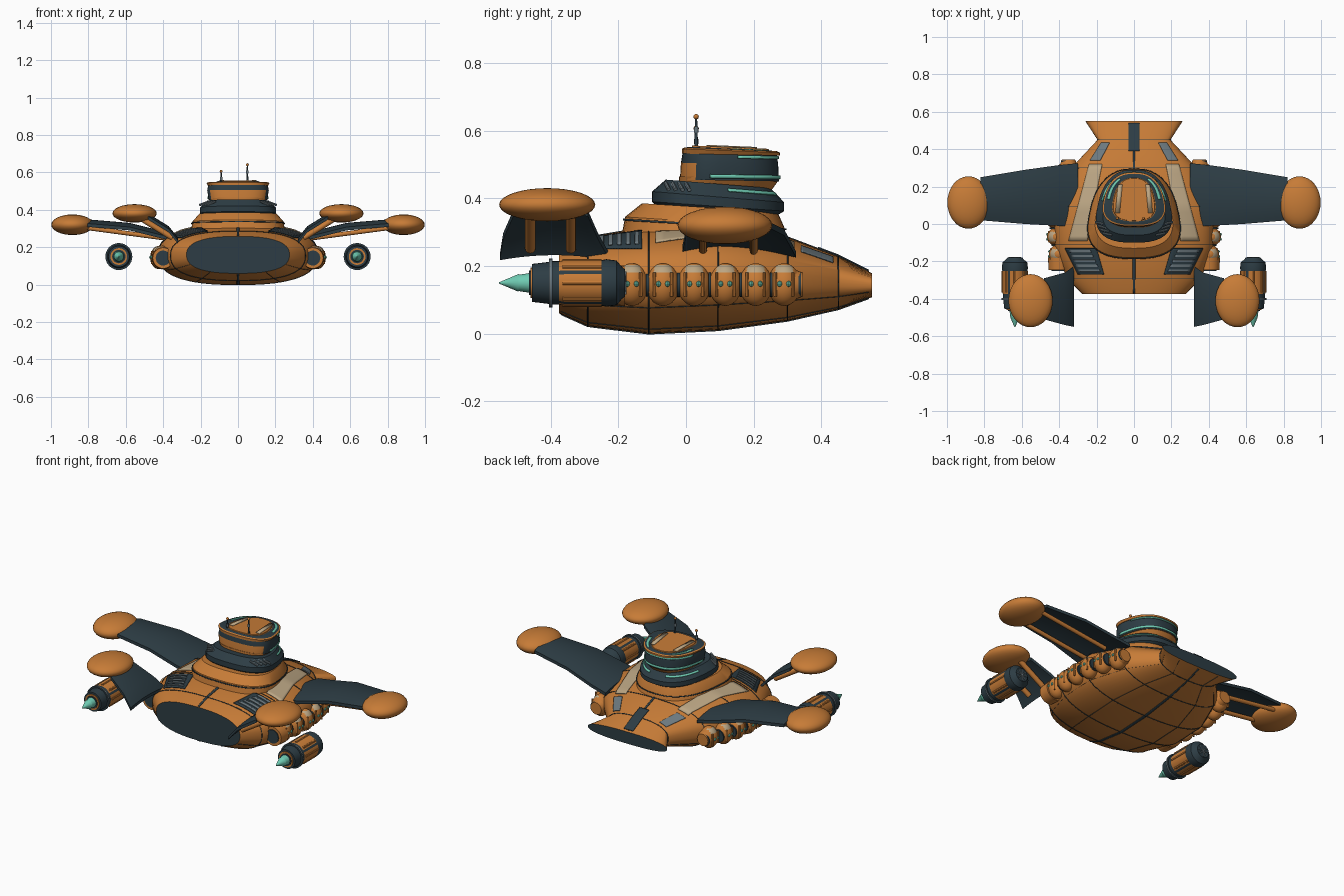
import bpy, bmesh
from math import sin, cos, pi, radians
from mathutils import Vector, Matrix

cube = bpy.data.objects.get("Cube")
if cube:
    bpy.data.objects.remove(cube, do_unlink=True)


def material(name, r, g, b):
    m = bpy.data.materials.new(name)
    m.use_nodes = True
    m.diffuse_color = (r, g, b, 1)
    m.node_tree.nodes["Principled BSDF"].inputs["Base Color"].default_value = (r, g, b, 1)
    return m


ORANGE = material("orange", 0.57, 0.2, 0.038)
DARK = material("dark_slate", 0.026, 0.046, 0.058)
CREAM = material("cream", 0.5, 0.38, 0.23)
TEAL = material("teal", 0.16, 0.6, 0.45)
GREY = material("grey", 0.15, 0.19, 0.21)


def finish(bm, name, mats, angle=35):
    bmesh.ops.recalc_face_normals(bm, faces=bm.faces)
    me = bpy.data.meshes.new(name)
    bm.to_mesh(me)
    bm.free()
    for m in mats:
        me.materials.append(m)
    ob = bpy.data.objects.new(name, me)
    bpy.context.collection.objects.link(ob)
    bpy.ops.object.select_all(action='DESELECT')
    ob.select_set(True)
    bpy.context.view_layer.objects.active = ob
    bpy.ops.object.shade_smooth_by_angle(angle=radians(angle))
    return ob


def loft(name, rings, mats, rule=lambda i, j: 0, caps=(0, 0)):
    """Skin closed rings of points and cap both ends."""
    bm = bmesh.new()
    rows = [[bm.verts.new(p) for p in ring] for ring in rings]
    n = len(rows[0])
    for i in range(len(rows) - 1):
        for j in range(n):
            k = (j + 1) % n
            f = bm.faces.new((rows[i][j], rows[i][k], rows[i + 1][k], rows[i + 1][j]))
            f.material_index = rule(i, j)
    for row, c in zip((rows[0], rows[-1]), caps):
        bm.faces.new(row).material_index = c
    return finish(bm, name, mats)


def sheet(name, fn, nu, nv, mat, thick=0.004):
    """Thin plate following a surface function of u and v."""
    bm = bmesh.new()
    g = [[bm.verts.new(fn(i / nu, j / nv)) for j in range(nv + 1)] for i in range(nu + 1)]
    for i in range(nu):
        for j in range(nv):
            bm.faces.new((g[i][j], g[i + 1][j], g[i + 1][j + 1], g[i][j + 1]))
    mod = finish(bm, name, [mat]).modifiers.new("thickness", 'SOLIDIFY')
    mod.thickness, mod.offset = thick, 0


def ball(name, loc, size, mats, rule=lambda c: 0, seg=32):
    bm = bmesh.new()
    bmesh.ops.create_uvsphere(bm, u_segments=seg, v_segments=seg // 2, radius=1)
    for f in bm.faces:
        f.material_index = rule(f.calc_center_median())
    bm.transform(Matrix.Translation(loc) @ Matrix.Diagonal((*size, 1)))
    finish(bm, name, mats)


def rod(name, a, b, r, mat, r2=None, seg=12):
    a, b = Vector(a), Vector(b)
    bm = bmesh.new()
    bmesh.ops.create_cone(bm, cap_ends=True, segments=seg, radius1=r,
                          radius2=r if r2 is None else r2, depth=(b - a).length)
    turn = (b - a).to_track_quat('Z', 'Y').to_matrix().to_4x4()
    bm.transform(Matrix.Translation((a + b) / 2) @ turn)
    finish(bm, name, [mat])


def curve(t, n=2.5):
    c, s = cos(t), sin(t)
    return (abs(c) ** (2 / n) * (1 if c > 0 else -1), abs(s) ** (2 / n) * (1 if s > 0 else -1))


# Hull: y, half width, bottom, top
HULL = [(-.375, .275, .06, .258), (-.29, .36, .022, .285), (-.11, .425, 0, .315),
        (.095, .425, .01, .32), (.30, .335, .038, .285), (.45, .195, .072, .228),
        (.55, .26, .108, .178)]
SEG = 64


def hull_at(y):
    for a, b in zip(HULL, HULL[1:]):
        if y <= b[0]:
            break
    f = (y - a[0]) / (b[0] - a[0])
    w, lo, hi = (p + (q - p) * f for p, q in zip(a[1:], b[1:]))
    return w, (lo + hi) / 2, (hi - lo) / 2


def hull_pt(t, y, off=0.0):
    w, cz, h = hull_at(y)
    c, s = curve(t)
    return ((w + off) * c, y, cz + (h + off) * s)


def decal(name, corners, mat, off=0.004):
    """Plate on the hull top, given corners in order around it."""
    a, b, c, d = [Vector(p) for p in corners]
    def fn(u, v):
        p = a.lerp(b, u).lerp(d.lerp(c, u), v)
        w, cz, h = hull_at(p.y)
        return (p.x, p.y, cz + off + h * max(0, 1 - abs(p.x / w) ** 2.5) ** 0.4)
    sheet(name, fn, 8, 16, mat)


loft("hull", [[hull_pt(2 * pi * k / SEG, s[0]) for k in range(SEG)] for s in HULL],
     [ORANGE, DARK], caps=(1, 1))
for s in HULL[1:-1]:
    sheet("hull_ring_seam", lambda u, v: hull_pt(2 * pi * u, s[0] + (v - .5) * .003, .001), SEG, 1, DARK, .003)
for t, dt in ((pi / 2, .014), (-pi / 2, .014), (-1.1, .003), (-pi + 1.1, .003), (-.45, .003), (-pi + .45, .003)):
    sheet("hull_long_seam", lambda u, v: hull_pt(t + (u - .5) * dt, -.37 + .91 * v, .001), 1, 60, DARK, .003)
decal("nose_panel", [(-.03, .39), (.03, .39), (.03, .54), (-.03, .54)], DARK)

for s in (1, -1):
    # Painted deck panels and louvres
    decal("cream_stripe", [(s * .25, -.09), (s * .35, -.09), (s * .24, .32), (s * .17, .32)], CREAM)
    decal("nose_window", [(s * .18, .34), (s * .235, .34), (s * .175, .435), (s * .13, .435)], GREY)
    decal("louvre_base", [(s * .16, -.27), (s * .30, -.27), (s * .37, -.13), (s * .2, -.13)], DARK)
    for i in range(5):
        y, x = -.255 + i * .026, s * i * .012
        decal("louvre_slat", [(s * .18 + x, y), (s * .295 + x, y), (s * .3 + x, y + .012),
                              (s * .185 + x, y + .012)], GREY, .008)


# Wings: x, front y, rear y, crest height
def wing(name, stations, s, drop, thick):
    rings = []
    for x, y0, y1, z in stations:
        row = [(k / 6 - 1) for k in range(13)]
        arch = lambda q, d: (s * x, (y0 + y1) / 2 + q * (y1 - y0) / 2, z - d - drop * q * q)
        rings.append([arch(q, 0) for q in row] + [arch(q, thick) for q in reversed(row)])
    loft(name, rings, [DARK])


for s in (1, -1):
    wing("rear_wing", [(.30, -.01, .325, .265), (.40, -.01, .315, .285), (.58, .0, .29, .33),
                       (.82, .02, .25, .35)], s, .022, .018)
    wing("front_wing", [(.32, -.55, -.225, .25), (.37, -.54, -.26, .312), (.48, -.51, -.29, .38)],
         s, .015, .018)
    ball("rear_wing_float", (s * .885, .115, .32), (.113, .14, .055), [ORANGE])
    ball("front_wing_float", (s * .553, -.41, .381), (.118, .142, .049), [ORANGE])
    for y in (.05, .2):
        rod("rear_wing_strut", (s * .37, y, .245), (s * .82, y, .305), .012, ORANGE)
    for y in (-.46, -.34):
        rod("front_wing_strut", (s * .35, y, .25), (s * .52, y, .355), .015, ORANGE)

    # Engines, turned about the y axis: y, radius
    prof = [(-.455, .035), (-.455, .056), (-.405, .062), (-.405, .072), (-.395, .072), (-.395, .064),
            (-.375, .064), (-.36, .067), (-.25, .067), (-.235, .07), (-.205, .066), (-.19, .048),
            (-.18, .04)]
    loft("engine", [[(s * .637 + r * cos(2 * pi * k / 32), y, .15 + r * sin(2 * pi * k / 32))
                     for k in range(32)] for y, r in prof], [DARK, ORANGE, GREY],
         lambda i, j: 2 if i == 3 else int(i in (6, 7) and j % 8 != 2))
    for k in range(8):
        a = 2 * pi * k / 8
        c = Vector((s * .637, 0, .15)) + Vector((cos(a), 0, sin(a))) * .064
        rod("engine_rib", c + Vector((0, -.365, 0)), c + Vector((0, -.25, 0)), .007, ORANGE, seg=8)
        rod("engine_spoke", (s * .637, -.179, .15),
            (s * .637 + .034 * cos(a), -.179, .15 + .034 * sin(a)), .003, GREY, seg=6)
    rod("engine_collar", (s * .637, -.46, .15), (s * .637, -.44, .15), .045, ORANGE, seg=24)
    rod("engine_collar_inner", (s * .637, -.464, .15), (s * .637, -.45, .15), .036, DARK, seg=24)
    rod("engine_flame_base", (s * .637, -.455, .15), (s * .637, -.495, .15), .03, TEAL, .024, 24)
    rod("engine_flame", (s * .637, -.495, .15), (s * .637, -.552, .15), .026, TEAL, .002, 24)

    # Side pods with cream tops and pairs of lights
    for x, y in ((.405, -.16), (.415, -.068), (.42, .024), (.41, .116), (.39, .206), (.355, .29)):
        ball("side_pod", (s * x, y, .145), (.05, .049, .063), [ORANGE, CREAM],
             lambda c: int(.55 < c.z < .9 and c.x * s > 0 and abs(c.y) < .5))
        rod("pod_band", (s * x, y + .042, .145), (s * x, y + .05, .145), .036, DARK, seg=24)
        for d in (-.013, .013):
            ball("pod_light", (s * (x + .047), y + d, .147), (.008, .008, .009), [TEAL], seg=8)
            rod("pod_rib", (s * (x + .04), y + d * 2, .11), (s * (x + .04), y + d * 2, .18), .005, ORANGE, seg=8)
    rod("pod_front_drum", (s * .4, -.245, .142), (s * .4, -.18, .142), .056, ORANGE, .06, 24)
    rod("pod_front_cap", (s * .4, -.25, .142), (s * .4, -.24, .142), .04, DARK, seg=24)
    rod("pod_rear_drum", (s * .35, .32, .145), (s * .35, .345, .145), .045, ORANGE, .035, 24)


# Tower tiers: half width, front y, rear y, height at front, height at rear
def tier_pt(level, t, grow=0.0):
    w, y0, y1, zf, zr = level
    c, q = curve(t, 2.6)
    return ((w + grow) * c * (1 - .2 * q), (y0 + y1) / 2 + ((y1 - y0) / 2 + grow) * q,
            zf + (zr - zf) * (q + 1) / 2)


def tier(name, levels, mats, rule=lambda i, j: 0, caps=(0, 0)):
    loft(name, [[tier_pt(l, 2 * pi * k / 48) for k in range(48)] for l in levels], mats, rule, caps)


def band(name, lo, hi, mat, t0, t1, v0=0, v1=1, grow=0.003):
    """Plate wrapped on a tier wall between two levels, from v0 to v1 of its height."""
    def fn(u, v):
        t = t0 + (t1 - t0) * u
        return Vector(tier_pt(lo, t, grow)).lerp(Vector(tier_pt(hi, t, grow)), v0 + (v1 - v0) * v)
    sheet(name, fn, 36, 1, mat)


BASE = [(.24, -.19, .30, .29, .27), (.235, -.18, .29, .345, .315), (.2, -.13, .27, .385, .36)]
DECK = [(.18, -.08, .27, .37, .35), (.195, -.1, .29, .39, .362), (.195, -.1, .29, .42, .388),
        (.16, -.06, .25, .455, .43)]
WALL = [(.15, -.018, .275, .455, .45), (.158, -.015, .272, .505, .502), (.152, -.01, .268, .535, .53)]
ROOF = [(.155, -.012, .277, .532, .526), (.162, -.012, .277, .546, .535), (.155, -.004, .268, .55, .539),
        (.112, .014, .247, .552, .541)]
tier("tower_base", BASE, [ORANGE])
band("tower_base_trim", BASE[0], BASE[1], DARK, 0, 2 * pi, .8, .9)
tier("middle_deck", DECK, [DARK])
tier("bridge_neck", [(.13, -.02, .25, .43, .42), (.15, -.02, .275, .465, .455)], [ORANGE])
tier("bridge", WALL, [ORANGE, DARK], lambda i, j: int(i == 1 or j < 29 or j > 42))
band("bridge_lower_lights", WALL[0], WALL[1], TEAL, -.3, pi + .3, .12, .34)
band("bridge_upper_lights", WALL[1], WALL[2], TEAL, .1, pi - .1, .5, .8)
tier("bridge_roof", ROOF, [ORANGE, DARK], lambda i, j: int(i == 2))
tier("roof_plate", [(.11, .016, .246, .547, .538), (.106, .018, .244, .556, .546)], [ORANGE])
for s in (1, -1):
    sheet("roof_stripe", lambda u, v: (s * (.076 + .024 * u - .014 * v), .06 + .15 * v, .556 - .0065 * v), 1, 1, CREAM)
    # Lights on the roof rim and deck shoulder, slats on the front of the deck
    side = lambda t: t if s > 0 else pi - t
    band("roof_rim_lights", ROOF[2], ROOF[3], TEAL, side(0), side(.95), .3, .65, .001)
    band("deck_lights", DECK[2], DECK[3], TEAL, side(.1), side(1.3), .5, .7)
    for i in range(4):
        x, y = s * (.12 + i * .014), -.06 + i * .02
        rod("deck_slat", (x, y, .445 - i * .001), (x + s * .045, y + .01, .425), .006, GREY, seg=8)

# Antennas
for x, top in ((.05, .635), (-.09, .6)):
    rod("antenna", (x, .03, .54), (x, .03, top), .006, DARK, .003)
    rod("antenna_collar", (x, .03, top - .04), (x, .03, top - .025), .007, GREY)
    ball("antenna_tip", (x, .03, top + .006), (.008, .008, .008), [ORANGE], seg=12)
